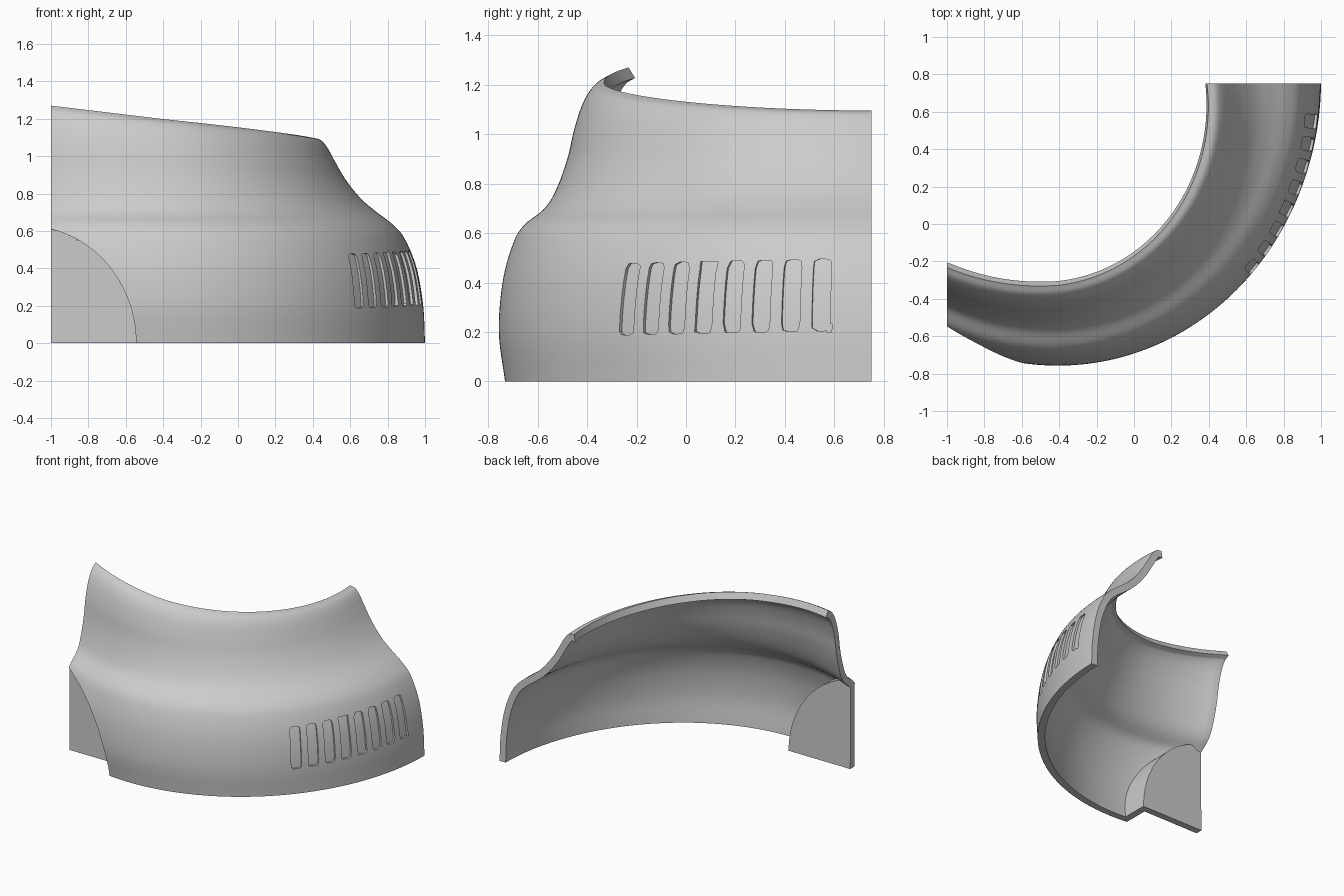
import bpy
import bmesh
from math import sin, cos, pi, asin, hypot
from mathutils import Vector

if "Cube" in bpy.data.objects:
    bpy.data.objects.remove(bpy.data.objects["Cube"])

# Plan ellipse followed by the panel, and its thickness
CX, CY, RX, RY = -0.4, 0.75, 1.4, 1.507
START, END = asin(-0.6 / RX), pi / 2
THICK = 0.05
RECESS_Y = -0.54

# Cross-sections as (inward offset, height), bottom to lip
FRONT = [(.025, 0), (0, .2), (.015, .4), (.055, .55), (.1, .63), (.185, .7),
         (.235, .78), (.28, .9), (.31, 1.02), (.345, 1.12), (.385, 1.18), (.43, 1.205)]
BACK = [(0, 0), (.01, .2), (.045, .4), (.11, .56), (.18, .64), (.27, .71),
        (.35, .78), (.43, .88), (.49, .98), (.53, 1.05), (.565, 1.09), (.61, 1.1)]
LAST = len(FRONT) - 1


def spline(points, t):
    """Smooth curve through the points; t runs from 0 to 1."""
    i = min(int(t * LAST), LAST - 1)
    f = t * LAST - i
    p = [Vector(points[k]) for k in (i, i + 1)]
    before = Vector(points[i - 1]) if i > 0 else 2 * p[0] - p[1]
    after = Vector(points[i + 2]) if i + 2 <= LAST else 2 * p[1] - p[0]
    m0, m1 = (p[1] - before) / 2, (after - p[0]) / 2
    g = 1 - f
    return (p[0] * (1 + 2 * f) * g * g + m0 * f * g * g
            + p[1] * f * f * (3 - 2 * f) - m1 * f * f * g)


def surface(co):
    """Map flat (angle, section) coordinates onto the outer face."""
    a, t = co.x, co.y
    w = a / END
    offset, z = spline(FRONT, t).lerp(spline(BACK, t), w)
    n = Vector((min(0, -sin(a) / RX), cos(a) / RY)).normalized()
    x, y = CX + RX * sin(a) + n.x * offset, CY - RY * cos(a) + n.y * offset
    # Lip rises steadily toward the centre line
    top = FRONT[-1][1] * (1 - w) + BACK[-1][1] * w
    lip = 1.27 - 0.12 * (CX + RX * sin(a) + n.x * 0.55 + 1)
    if z > 0.6:
        z = 0.6 + (z - 0.6) * (lip - 0.6) / (top - 0.6)
    return Vector((x, y, z))


def arch(co):
    p = surface(co)
    return hypot((p.x + 1.13) / 0.585, p.z / 0.625) - 1


def vents(co):
    """Signed distance to the nearest rounded vent."""
    k = min(7, max(0, round((co.x - 0.85) / 0.0834)))
    dx = abs(co.x - 0.85 - k * 0.0834) * 1.47 - 0.018
    dz = abs(surface(co).z - 0.333 - k * 0.0024) - 0.126
    return hypot(max(dx, 0), max(dz, 0)) + min(max(dx, dz), 0) - 0.019


def cut(bm, field):
    """Cut the flat sheet along field = 0; return the faces inside."""
    value = {v: field(v.co) for v in bm.verts}
    new = []
    for e in list(bm.edges):
        a, b = e.verts
        if (value[a] < 0) != (value[b] < 0):
            lo, hi = 0.0, 1.0
            for _ in range(12):
                mid = (lo + hi) / 2
                if (field(a.co.lerp(b.co, mid)) < 0) == (value[a] < 0):
                    lo = mid
                else:
                    hi = mid
            new.append(bmesh.utils.edge_split(e, a, min(max(lo, 0.02), 0.98))[1])
    bmesh.ops.connect_verts(bm, verts=new)
    return [f for f in bm.faces if field(f.calc_center_median()) < 0], new


# Flat sheet with the arch opening and vent outlines cut in
bm = bmesh.new()
NU, NV = 150, 66
grid = [[bm.verts.new((START + (END - START) * i / NU, j / NV, 0))
         for j in range(NV + 1)] for i in range(NU + 1)]
for i in range(NU):
    for j in range(NV):
        bm.faces.new((grid[i][j], grid[i + 1][j], grid[i + 1][j + 1], grid[i][j + 1]))
inside, rim = cut(bm, arch)
bmesh.ops.delete(bm, geom=inside, context='FACES')
vent_faces, _ = cut(bm, vents)

# Bend the sheet into the panel
for v in bm.verts:
    v.co = surface(v.co)

# Recess: arch wall and flat back plate
rim = sorted((v for v in rim if v.is_valid), key=lambda v: v.co.x)
floor = [bm.verts.new((v.co.x, max(RECESS_Y, v.co.y + 0.004), v.co.z)) for v in rim]
for k in range(len(rim) - 1):
    bm.faces.new((rim[k], rim[k + 1], floor[k + 1], floor[k]))
corner = bm.verts.new((-1, RECESS_Y, 0))
bm.faces.new(floor + [corner])
bmesh.ops.recalc_face_normals(bm, faces=bm.faces[:])
if sum(f.normal.y * f.calc_area() for f in bm.faces) > 0:
    bmesh.ops.reverse_faces(bm, faces=bm.faces[:])
bm.normal_update()

# Inner skin, then the edge strip joining both skins
border = [e for e in bm.edges if e.is_boundary]
outer_faces = list(bm.faces)
inner = {}
for v in list(bm.verts):
    p = v.co - v.normal * THICK * min(v.calc_shell_factor(), 1.4)
    if v.co.z < 0.001:
        p.z = 0
    if v.co.x < -0.999:
        p.x = -1
    if v.co.y > CY - 0.001:
        p.y = CY
    inner[v] = bm.verts.new(p)
for f in outer_faces:
    bm.faces.new([inner[v] for v in reversed(f.verts)])
for e in border:
    a, b = e.verts
    bm.faces.new((a, b, inner[b], inner[a]))
bmesh.ops.recalc_face_normals(bm, faces=bm.faces[:])

# Sink the vents
sunk = bmesh.ops.extrude_face_region(bm, geom=vent_faces)["geom"]
bmesh.ops.delete(bm, geom=[f for f in vent_faces if f.is_valid], context='FACES')
for v in sunk:
    if isinstance(v, bmesh.types.BMVert):
        v.co += Vector(((CX - v.co.x) / RX**2, (CY - v.co.y) / RY**2, 0)).normalized() * 0.015

mesh = bpy.data.meshes.new("curved_panel")
bm.to_mesh(mesh)
bm.free()
panel = bpy.data.objects.new("curved_panel", mesh)
bpy.context.collection.objects.link(panel)

grey = bpy.data.materials.new("plain_grey")
grey.use_nodes = True
color = (0.6, 0.6, 0.6, 1)
grey.diffuse_color = color
grey.node_tree.nodes["Principled BSDF"].inputs["Base Color"].default_value = color
mesh.materials.append(grey)

bpy.ops.object.select_all(action='DESELECT')
panel.select_set(True)
bpy.context.view_layer.objects.active = panel
bpy.ops.object.shade_smooth_by_angle(angle=0.6)
